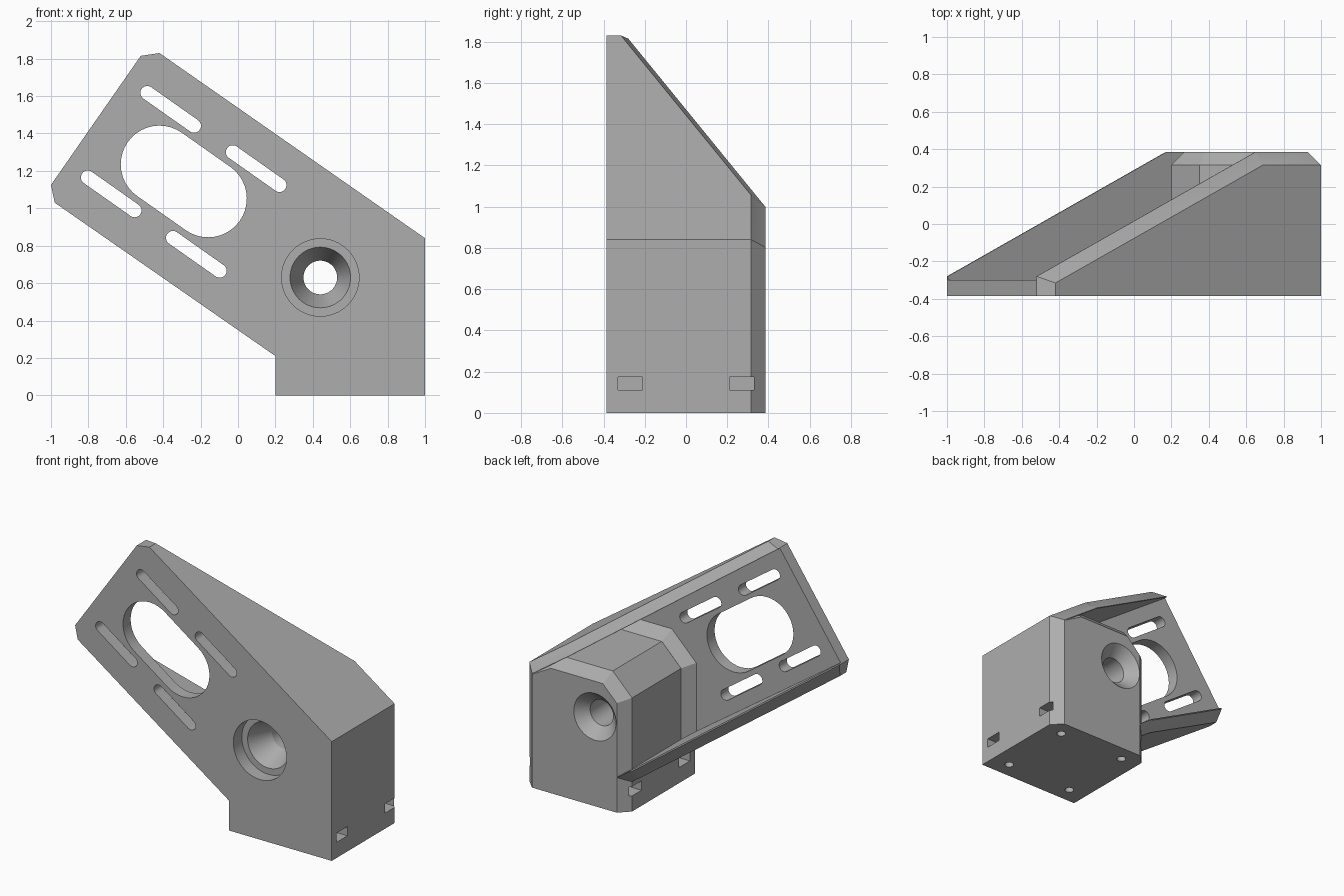
import bpy, bmesh, math
from mathutils import Vector

if "Cube" in bpy.data.objects:
    bpy.data.objects.remove(bpy.data.objects["Cube"])

grey = bpy.data.materials.new("plain_grey")
grey.use_nodes = True
grey.diffuse_color = (0.42, 0.42, 0.42, 1)
grey.node_tree.nodes["Principled BSDF"].inputs["Base Color"].default_value = (0.42, 0.42, 0.42, 1)

FRONT, BACK, CH = -0.385, 0.385, 0.07
U = Vector((-0.82, 0, 0.572)).normalized()   # up along the arm
V = Vector((-U.z, 0, U.x)) * -1              # across the arm, upward
Y = Vector((0, 1, 0))


def finish(bm, name):
    bmesh.ops.recalc_face_normals(bm, faces=bm.faces)
    me = bpy.data.meshes.new(name)
    bm.to_mesh(me)
    bm.free()
    ob = bpy.data.objects.new(name, me)
    bpy.context.collection.objects.link(ob)
    me.materials.append(grey)
    return ob


def slice_off(bm, co, no):
    bmesh.ops.bisect_plane(bm, geom=bm.verts[:] + bm.edges[:] + bm.faces[:],
                           plane_co=co, plane_no=no, clear_outer=True)
    bmesh.ops.holes_fill(bm, edges=[e for e in bm.edges if e.is_boundary], sides=0)


def prism(name, pts, y0, y1, chamfered=(), planes=()):
    """Extrude an (x, z) outline along y, chamfer chosen back edges, cut by planes."""
    bm = bmesh.new()
    face = bm.faces.new([bm.verts.new((x, y0, z)) for x, z in pts])
    ext = bmesh.ops.extrude_face_region(bm, geom=[face])["geom"]
    bmesh.ops.translate(bm, vec=Y * (y1 - y0),
                        verts=[g for g in ext if isinstance(g, bmesh.types.BMVert)])
    bmesh.ops.recalc_face_normals(bm, faces=bm.faces)
    for i in chamfered:
        (x, z), (x2, z2) = pts[i], pts[(i + 1) % len(pts)]
        out = Vector((z2 - z, 0, x - x2)).normalized()
        slice_off(bm, Vector((x, y1 - CH, z)), out + Y)
    for co, no in planes:
        slice_off(bm, co, no)
    return finish(bm, name)


def lathe(name, x, z, rings, n=64):
    """Solid of revolution about a y-parallel axis from (y, radius) rings."""
    bm = bmesh.new()
    loops = [[bm.verts.new((x + r * math.cos(a), y, z + r * math.sin(a)))
              for a in (math.tau * k / n for k in range(n))] for y, r in rings]
    for a, b in zip(loops, loops[1:]):
        for k in range(n):
            bm.faces.new((a[k], a[(k + 1) % n], b[(k + 1) % n], b[k]))
    bm.faces.new(loops[0])
    bm.faces.new(loops[-1])
    return finish(bm, name)


def stadium(a, b, r, n=20):
    a, b = Vector(a), Vector(b)
    base = math.atan2(b.y - a.y, b.x - a.x)
    pts = []
    for c, start in ((b, base - math.pi / 2), (a, base + math.pi / 2)):
        for k in range(n + 1):
            t = start + math.pi * k / n
            pts.append((c.x + r * math.cos(t), c.y + r * math.sin(t)))
    return pts


def combine(ob, other, op):
    mod = ob.modifiers.new(op, 'BOOLEAN')
    mod.operation, mod.solver, mod.object = op, 'EXACT', other
    bpy.context.view_layer.objects.active = ob
    bpy.ops.object.modifier_apply(modifier=mod.name)
    bpy.data.objects.remove(other)


# Slanted arm: sloping back with chamfered long edges
top_in, low_in = Vector((-0.52, -0.28, 1.815)), Vector((-1.0, -0.28, 1.125))
slope = (-U * 1.426 + Y * 0.665).normalized()
planes = [(top_in, Y * 1.426 + U * 0.665)]
for co, side in ((top_in, V), (low_in, -V)):
    no = slope.cross(side - Y)
    planes.append((co, no if no.dot(side) > 0 else -no))
arm_pts = [(0.2, 0.21), (0.5, 0), (1, 0), (1, 0.84), (-0.42, 1.83),
           (-0.52, 1.815), (-1, 1.125), (-0.98, 1.03)]
body = prism("bracket_body", arm_pts, FRONT, BACK, (2, 3, 7), planes)

# Open tray between the two side walls
wall = 0.073
hi = Vector((1, 0, 0.84)) - V * wall
lo = Vector((0.2, 0, 0.21)) + V * wall
corners = [lo - U * 0.3, hi - U * 0.0, hi + U * 2.4, lo + U * 2.4]
combine(body, prism("tray_cutter", [(c.x, c.z) for c in corners], -0.3, 0.6), 'DIFFERENCE')

# Upright block and the sloped foot where it meets the plate
block_pts = [(0.2, 0), (1, 0), (1, 0.84), (0.8, 0.95), (0.35, 0.95), (0.2, 0.8)]
combine(body, prism("block", block_pts, FRONT, BACK, (1, 2, 3, 4, 5)), 'UNION')
foot_pts = [(0.13, 0.3), (0.7, 0.3), (0.7, 1.02), (0.32, 1.02), (0.13, 0.83)]
combine(body, prism("block_foot", foot_pts, -0.35, -0.23, (2, 3, 4)), 'UNION')

# Large window and four adjusting slots
combine(body, prism("window_cutter", stadium((-0.42, 1.235), (-0.16, 1.052), 0.207),
                    -0.6, 0.6), 'DIFFERENCE')
run = Vector((0.25, -0.176))
for start in ((-0.485, 1.617), (-0.028, 1.3), (-0.803, 1.165), (-0.348, 0.842)):
    combine(body, prism("slot_cutter", stadium(start, Vector(start) + run, 0.037),
                        -0.6, 0.05), 'DIFFERENCE')

# Stepped pivot hole with countersinks on both sides
rings = [(-0.5, 0.207), (-0.29, 0.207), (-0.29, 0.162), (-0.12, 0.09),
         (0.31, 0.09), (BACK, 0.165), (0.5, 0.28)]
combine(body, lathe("pivot_cutter", 0.44, 0.63, rings), 'DIFFERENCE')

# Nut pockets in both sides, with screw holes from below
for y in (-0.27, 0.27):
    for x, inward in ((1, -1), (0.2, 1)):
        xs = sorted((x - inward * 0.1, x + inward * 0.2))
        pocket = [(xs[0], 0.11), (xs[1], 0.11), (xs[1], 0.175), (xs[0], 0.175)]
        combine(body, prism("pocket_cutter", pocket, y - 0.06, y + 0.06), 'DIFFERENCE')
        bm = bmesh.new()
        bmesh.ops.create_cone(bm, cap_ends=True, segments=24, radius1=0.03,
                              radius2=0.03, depth=0.5)
        bmesh.ops.translate(bm, verts=bm.verts, vec=(x + inward * 0.138, y, 0))
        combine(body, finish(bm, "screw_cutter"), 'DIFFERENCE')

# Smooth the round holes, keep all other edges crisp
bpy.ops.object.select_all(action='DESELECT')
body.select_set(True)
bpy.context.view_layer.objects.active = body
bpy.ops.object.shade_smooth_by_angle(angle=math.radians(20))
